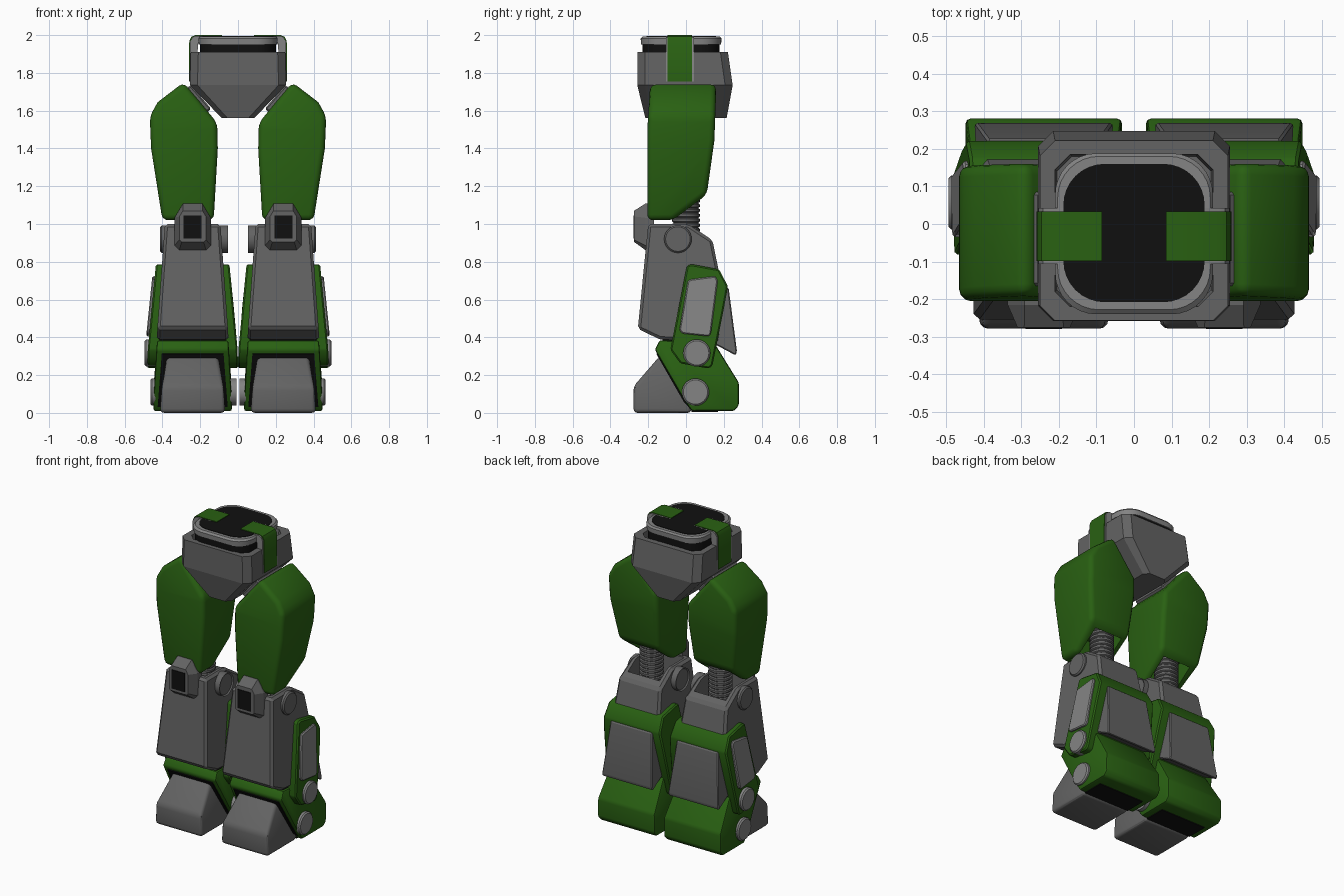
import bpy, bmesh, math

if "Cube" in bpy.data.objects:
    bpy.data.objects.remove(bpy.data.objects["Cube"])

def material(name, c):
    m = bpy.data.materials.new(name)
    m.diffuse_color = (*c, 1)
    m.use_nodes = True
    m.node_tree.nodes["Principled BSDF"].inputs["Base Color"].default_value = m.diffuse_color
    return m

GREEN = material("armour green", (0.022, 0.118, 0.006))
GREY = material("mid grey", (0.125, 0.125, 0.125))
LIGHT = material("light grey", (0.23, 0.23, 0.23))
BLACK = material("black", (0.005, 0.005, 0.005))
CX = 0.24  # leg centre line

def finish(name, mat, bm, bevel=0, seg=1, mirror=True, cut=None, op='DIFFERENCE', smooth=True):
    bmesh.ops.recalc_face_normals(bm, faces=bm.faces)
    me = bpy.data.meshes.new(name)
    bm.to_mesh(me)
    bm.free()
    me.materials.append(mat)
    ob = bpy.data.objects.new(name, me)
    bpy.context.collection.objects.link(ob)
    if cut:
        boolean(ob, cut, op)
    if bevel:
        b = ob.modifiers.new("bevel", 'BEVEL')
        b.width, b.segments, b.limit_method = bevel, seg, 'ANGLE'
        b.angle_limit = math.radians(25)
        apply(ob, b)
    if mirror:
        apply_mirror(ob)
    if smooth:
        bpy.ops.object.select_all(action='DESELECT')
        bpy.context.view_layer.objects.active = ob
        ob.select_set(True)
        bpy.ops.object.shade_smooth_by_angle(angle=math.radians(30))
    return ob

def apply(ob, mod):
    bpy.context.view_layer.objects.active = ob
    bpy.ops.object.modifier_apply(modifier=mod.name)

def apply_mirror(ob):
    m = ob.modifiers.new("mirror", 'MIRROR')
    m.use_mirror_merge = False
    apply(ob, m)

def boolean(ob, cutter, op='DIFFERENCE'):
    m = ob.modifiers.new("cut", 'BOOLEAN')
    m.operation, m.object, m.solver = op, cutter, 'EXACT'
    apply(ob, m)
    bpy.data.objects.remove(cutter)

def loft(rings):
    """Closed skin through rings of equal point count."""
    bm = bmesh.new()
    vs = [[bm.verts.new(p) for p in r] for r in rings]
    n = len(vs[0])
    for a, b in zip(vs, vs[1:]):
        for i in range(n):
            bm.faces.new((a[i], a[(i + 1) % n], b[(i + 1) % n], b[i]))
    bm.faces.new(vs[0])
    bm.faces.new(vs[-1])
    return bm

def lerp(table, z):
    if z <= table[0][0]:
        return table[0][1]
    for (a, u), (b, v) in zip(table, table[1:]):
        if z <= b:
            return u + (v - u) * (z - a) / (b - a)
    return table[-1][1]

def side(profile, widths, grow=0, outer=False):
    """Side profile (y, z) spread across the leg, half width depending on z."""
    hw = lambda z: lerp(widths, z) + grow
    return loft([[(CX if outer else CX - hw(z), y, z) for y, z in profile],
                 [(CX + hw(z), y, z) for y, z in profile]])

def front(profile, y0, y1):
    """Front profile (x, z) extruded in y."""
    return loft([[(x, y, z) for x, z in profile] for y in (y0, y1)])

def box(x0, x1, y0, y1, z0, z1):
    return front([(x0, z0), (x1, z0), (x1, z1), (x0, z1)], y0, y1)

def rounded(hx, y0, y1, r, z, n=1):
    """Rectangle with chamfered (n=1) or round corners."""
    pts = []
    for q, (cx, cy) in enumerate([(hx - r, y1 - r), (r - hx, y1 - r), (r - hx, y0 + r), (hx - r, y0 + r)]):
        for i in range(n + 1):
            a = math.pi / 2 * (q + i / n)
            pts.append((cx + r * math.cos(a), cy + r * math.sin(a), z))
    return pts

def disc(name, mat, y, z, r, x0, x1):
    ring = lambda x, q: [(x, y + q * math.cos(a), z + q * math.sin(a))
                         for a in (math.tau * i / 32 for i in range(32))]
    finish(name, mat, loft([ring(x0, r), ring(x1 - 0.008, r), ring(x1, r - 0.008)]))

# Pelvis: faceted tub with open rim
finish("pelvis", GREY, loft([
    rounded(0.085, -0.215, 0.215, 0.03, 1.56), rounded(0.255, -0.258, 0.247, 0.04, 1.735),
    rounded(0.25, -0.257, 0.222, 0.04, 1.91), rounded(0.21, -0.22, 0.185, 0.04, 1.91),
    rounded(0.205, -0.215, 0.18, 0.04, 1.87)]), mirror=False, smooth=False)

# Waist: black collar, light lid, black top
finish("waist_collar", BLACK, loft([rounded(0.2, -0.23, 0.178, 0.1, z, 8) for z in (1.86, 1.955)]), mirror=False)
finish("waist_lid", LIGHT, loft([
    rounded(0.208, -0.238, 0.186, 0.11, 1.95, 8), rounded(0.21, -0.24, 0.188, 0.11, 1.982, 8),
    rounded(0.203, -0.228, 0.18, 0.11, 1.993, 8)]), mirror=False)
finish("waist_top", BLACK, loft([rounded(0.188, -0.208, 0.16, 0.11, z, 8) for z in (1.99, 1.996)]), mirror=False)

# Straps folding over the pelvis sides
def strap(d):
    return [(0.085, 2 - d), (0.225, 2 - d), (0.246 - d, 1.992 - d), (0.258 - d, 1.97 - d),
            (0.26 - d, 1.755), (0.235, 1.755), (0.215, 1.9), (0.21, 1.96), (0.085, 1.96)]
finish("hip_strap", GREEN, front(strap(0), -0.098, 0.033))
finish("hip_strap_edge", LIGHT, front(strap(0.004), -0.107, 0.042))

# Hip joint plates
finish("hip_plate", GREY, front([(0.142, 1.61), (0.25, 1.735), (0.31, 1.69), (0.2, 1.56)], -0.165, 0.085), 0.008)

# Thighs: front profile crossed with side profile, hollow underneath
mask = loft([[(x, y, z) for y, z in [(-0.205, 1.02), (-0.07, 1.02), (0.11, 1.155), (0.15, 1.44),
              (0.162, 1.76), (-0.188, 1.76), (-0.205, 1.5)]] for x in (0, 0.6)])
cutter = finish("thigh_mask", GREEN, mask, mirror=False, smooth=False)
thigh = finish("thigh", GREEN, front([(0.13, 1.0), (0.397, 1.0), (0.46, 1.4), (0.467, 1.57), (0.425, 1.645),
               (0.288, 1.75), (0.11, 1.535), (0.107, 1.4)], -0.3, 0.3),
               0.03, 3, mirror=False, cut=cutter, op='INTERSECT')
hollow = finish("thigh_hollow", GREEN, box(0.165, 0.365, -0.16, 0.08, 0.9, 1.2), mirror=False, smooth=False)
boolean(thigh, hollow)
apply_mirror(thigh)

# Ribbed piston in the knee
rings = []
for i in range(16):
    for dz, r in ((0, 0.066), (0.005, 0.073), (0.018, 0.073), (0.023, 0.066)):
        z = 0.8 + i * 0.026 + dz
        rings.append([(CX + 0.01 + r * math.cos(a), 0.0 + r * math.sin(a), z)
                      for a in (math.tau * k / 24 for k in range(24))])
finish("knee_piston", GREY, loft(rings))

# Shins with an open top
shin_cut = finish("shin_hollow", GREY, box(CX - 0.115, CX + 0.115, -0.16, 0.095, 0.78, 1.2), mirror=False, smooth=False)
shin = finish("shin", GREY, side([(-0.2, 1.0), (0.01, 1.0), (0.14, 0.915), (0.2, 0.62), (0.17, 0.37), (-0.14, 0.39),
              (-0.255, 0.445)], [(0.38, 0.19), (0.45, 0.187), (1.0, 0.147)]), 0.015, 1, mirror=False, smooth=False)
boolean(shin, shin_cut)
apply_mirror(shin)
disc("knee_disc_outer", GREY, -0.043, 0.92, 0.073, CX + 0.12, CX + 0.172)
disc("knee_disc_inner", GREY, -0.043, 0.92, 0.073, CX - 0.12, CX - 0.18)

# Knee pads with black window
def pad(y, h, z0, z1, c, t):
    return [(CX + x, y, z) for x, z in [(-h + c, z0), (h - c, z0), (h, z0 + c), (h, z1 - t),
            (h - t * 0.6, z1), (-h + t * 0.6, z1), (-h, z1 - t), (-h, z0 + c)]]
finish("knee_pad", GREY, loft([pad(-0.17, 0.096, 0.862, 1.108, 0.025, 0.075), pad(-0.215, 0.096, 0.862, 1.108, 0.025, 0.075),
       pad(-0.275, 0.07, 0.905, 1.07, 0.012, 0.03)]), smooth=False)
finish("knee_window", BLACK, box(CX - 0.048, CX + 0.048, -0.279, -0.271, 0.922, 1.045))

# Calf guards wrapping sides and back
GW = [(0.24, 0.24), (0.36, 0.238), (0.78, 0.195)]
finish("calf_guard", GREEN, side([(0.005, 0.78), (0.03, 0.787), (0.175, 0.76), (0.222, 0.67), (0.2, 0.55), (0.14, 0.25),
       (0.12, 0.235), (-0.03, 0.262), (-0.083, 0.335)], GW), 0.008)
finish("calf_side_panel", LIGHT, side([(0.01, 0.7), (0.03, 0.708), (0.155, 0.724), (0.168, 0.7), (0.132, 0.42), (0.12, 0.405),
       (-0.02, 0.42), (-0.035, 0.44)], GW, 0.013, True), 0.006)
disc("calf_disc", LIGHT, 0.057, 0.317, 0.072, CX + 0.15, CX + 0.254)
finish("calf_back_panel", GREY, side([(0.19, 0.67), (0.226, 0.66), (0.27, 0.325), (0.262, 0.305), (0.14, 0.37)],
       [(0.3, 0.185), (0.66, 0.15)]), 0.006)

# Feet: green heel shell, black ankle and opening, grey toe
FW = [(0.0, 0.208), (0.2, 0.207), (0.38, 0.188)]
finish("ankle", BLACK, box(CX - 0.175, CX + 0.175, -0.125, 0.12, 0.33, 0.405))
finish("heel_shell", GREEN, side([(-0.165, 0.335), (-0.14, 0.385), (0.15, 0.37), (0.28, 0.16), (0.28, 0.04), (0.255, 0.01),
       (0.03, 0.01), (-0.005, 0.06)], FW), 0.012, 2)
finish("toe_opening", BLACK, side([(-0.157, 0.312), (-0.15, 0.318), (0.033, 0.015), (-0.01, 0.055)],
       [(0.0, 0.185), (0.32, 0.16)], 0.003))
finish("toe", GREY, side([(-0.278, 0.0), (-0.278, 0.14), (-0.14, 0.3), (0.03, 0.3), (0.03, 0.0)],
       [(0.0, 0.172), (0.14, 0.168), (0.3, 0.135)]), 0.022, 3)
finish("sole_plate", BLACK, box(CX - 0.165, CX + 0.165, 0.03, 0.17, 0.005, 0.014))
disc("heel_disc_outer", LIGHT, 0.05, 0.11, 0.072, CX + 0.15, CX + 0.224)
disc("heel_disc_inner", LIGHT, 0.05, 0.11, 0.072, CX - 0.15, CX - 0.224)
